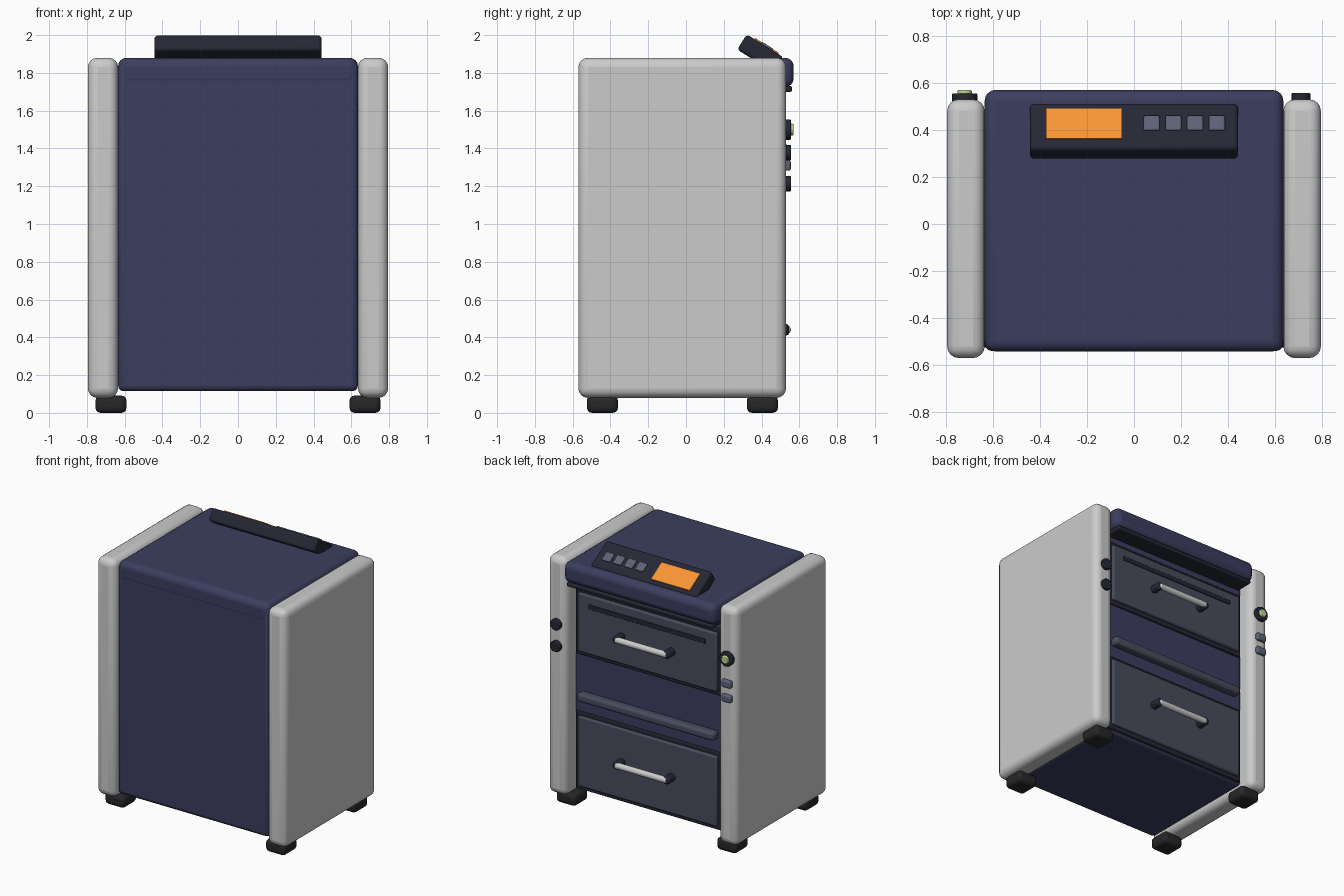
import bpy
from math import radians, pi
from mathutils import Matrix, Vector

if "Cube" in bpy.data.objects:
    bpy.data.objects.remove(bpy.data.objects["Cube"])


def mat(name, rgb):
    m = bpy.data.materials.new(name)
    m.diffuse_color = (*rgb, 1)
    m.use_nodes = True
    m.node_tree.nodes["Principled BSDF"].inputs["Base Color"].default_value = m.diffuse_color
    return m


NAVY = mat("navy", (0.045, 0.048, 0.115))
SLATE = mat("slate", (0.065, 0.072, 0.11))
DARK = mat("dark", (0.018, 0.02, 0.034))
KEY = mat("key_slate", (0.11, 0.12, 0.18))
RUBBER = mat("rubber", (0.02, 0.02, 0.022))
ORANGE = mat("orange", (0.95, 0.3, 0.035))
GREEN = mat("green", (0.5, 0.65, 0.28))


def finish(o, name, m, bevel, seg):
    o.name = name
    if m:
        o.data.materials.append(m)
    if bevel:
        b = o.modifiers.new("bevel", 'BEVEL')
        b.width, b.segments = bevel, seg
        b.limit_method, b.angle_limit = 'ANGLE', radians(40)
    bpy.ops.object.shade_smooth_by_angle(angle=radians(35))
    return o


def box(name, x, y, z, m=None, bevel=0.0, seg=3):
    """Bevelled box from (min, max) ranges."""
    bpy.ops.mesh.primitive_cube_add(size=1)
    o = bpy.context.object
    o.data.transform(Matrix.Diagonal((x[1] - x[0], y[1] - y[0], z[1] - z[0], 1)))
    o.location = (sum(x) / 2, sum(y) / 2, sum(z) / 2)
    return finish(o, name, m, bevel, seg)


def disc(name, x, z, r, y0, y1, m, bevel=0.006):
    """Round part with its axis along y."""
    bpy.ops.mesh.primitive_cylinder_add(vertices=32, radius=r, depth=y1 - y0)
    o = bpy.context.object
    o.data.transform(Matrix.Rotation(pi / 2, 4, 'X'))
    o.location = (x, (y0 + y1) / 2, z)
    return finish(o, name, m, bevel, 2)


# cabinet body and overhanging lid
box("body", (-0.635, 0.635), (-0.54, 0.43), (0.115, 1.85), NAVY, 0.03)
box("lid", (-0.635, 0.635), (-0.542, 0.57), (1.725, 1.88), NAVY, 0.045, 4)
box("lid_trim", (-0.61, 0.61), (0.40, 0.562), (1.70, 1.73), DARK, 0.01)

# side panels and feet
for s, side in ((-1, "left"), (1, "right")):
    x = sorted((s * 0.635, s * 0.795))
    box(f"side_panel_{side}", x, (-0.57, 0.53), (0.08, 1.88), None, 0.05, 4)
    for y0, end in ((-0.525, "front"), (0.322, "back")):
        box(f"foot_{end}_{side}", sorted((s * 0.59, s * 0.755)), (y0, y0 + 0.165),
            (0, 0.092), RUBBER, 0.028)

# drawers with dark surround and bar handle
for name, z0, z1, zh in (("upper", 1.15, 1.65, 1.39), ("lower", 0.13, 0.715, 0.44)):
    box(f"{name}_drawer_surround", (-0.61, 0.61), (0.40, 0.447), (z0, z1), DARK, 0.006, 2)
    box(f"{name}_drawer_front", (-0.583, 0.583), (0.42, 0.468),
        (z0 + 0.03, z1 - 0.025), SLATE, 0.012)
    for s, side in ((-1, "left"), (1, "right")):
        disc(f"{name}_handle_post_{side}", s * 0.21, zh, 0.03, 0.46, 0.545, DARK, 0.012)
    bpy.ops.mesh.primitive_cylinder_add(vertices=24, radius=0.023, depth=0.43)
    bar = bpy.context.object
    bar.data.transform(Matrix.Rotation(pi / 2, 4, 'Y'))
    bar.location = (0, 0.533, zh)
    finish(bar, f"{name}_handle_bar", None, 0.008, 2)
box("drawer_slot", (-0.49, 0.49), (0.45, 0.474), (1.525, 1.56), DARK, 0.004, 2)
box("middle_rail", (-0.575, 0.575), (0.42, 0.495), (0.81, 0.875), SLATE, 0.022, 4)

# controls on the side panel edges
disc("start_button_base", -0.72, 1.50, 0.054, 0.52, 0.556, DARK)
disc("start_button", -0.72, 1.50, 0.031, 0.54, 0.57, GREEN)
for z in (1.31, 1.20):
    box("side_key", (-0.76, -0.68), (0.52, 0.555), (z - 0.028, z + 0.028), KEY, 0.012)
for z in (1.378, 1.213):
    disc("socket", 0.71, z, 0.041, 0.52, 0.557, DARK)

# tilted control panel on the lid
TILT = Matrix.Translation((0, 0.395, 1.905)) @ Matrix.Rotation(radians(-32), 4, 'X')


def on_panel(o):
    o.matrix_world = TILT @ Matrix.Translation(Vector(o.location))


on_panel(box("control_panel", (-0.443, 0.443), (-0.115, 0.115), (-0.05, 0.045), DARK, 0.018))
on_panel(box("display", (-0.375, -0.05), (-0.068, 0.082), (0.03, 0.052), ORANGE, 0.003, 2))
for x in (0.075, 0.167, 0.26, 0.352):
    on_panel(box("panel_key", (x - 0.034, x + 0.034), (-0.026, 0.046), (0.03, 0.055),
                 KEY, 0.006, 2))
